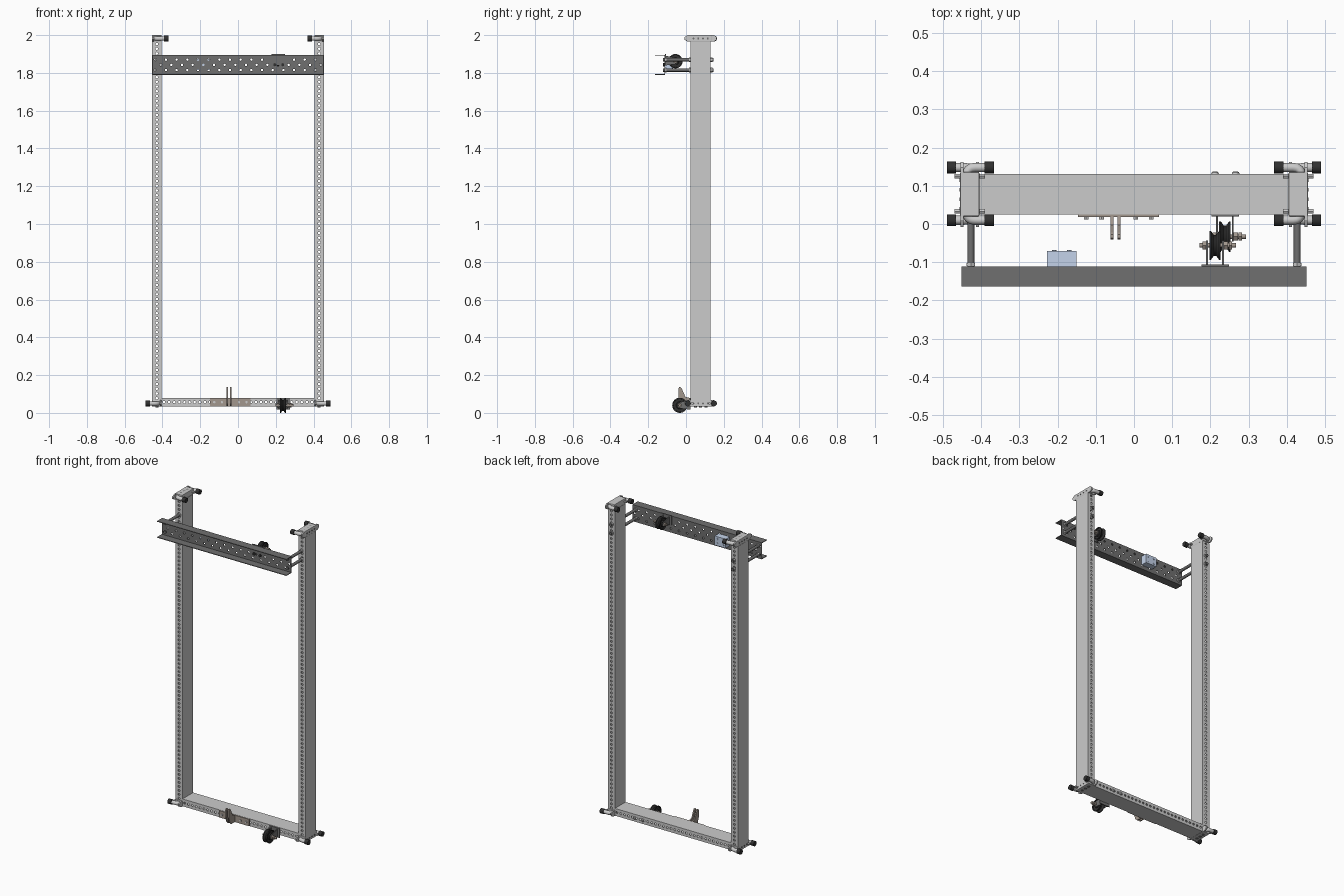
import bpy, bmesh, math
from mathutils import Vector

if "Cube" in bpy.data.objects:
    bpy.data.objects.remove(bpy.data.objects["Cube"])

def material(name, rgb):
    m = bpy.data.materials.new(name)
    m.diffuse_color = (*rgb, 1)
    m.use_nodes = True
    m.node_tree.nodes["Principled BSDF"].inputs["Base Color"].default_value = m.diffuse_color
    return m

DARK = material("dark_steel", (0.16, 0.16, 0.16))
BLACK = material("rubber", (0.03, 0.03, 0.03))
BRONZE = material("warm_steel", (0.36, 0.31, 0.27))
BLUE = material("pale_blue", (0.55, 0.65, 0.82))
X, Y, Z = Vector((1, 0, 0)), Vector((0, 1, 0)), Vector((0, 0, 1))

def finish(name, bm, mat=None, smooth=False):
    bmesh.ops.remove_doubles(bm, verts=bm.verts, dist=1e-5)
    bmesh.ops.recalc_face_normals(bm, faces=bm.faces)
    me = bpy.data.meshes.new(name)
    bm.to_mesh(me)
    bm.free()
    ob = bpy.data.objects.new(name, me)
    bpy.context.collection.objects.link(ob)
    if mat:
        me.materials.append(mat)
    if smooth:
        bpy.ops.object.select_all(action='DESELECT')
        ob.select_set(True)
        bpy.context.view_layer.objects.active = ob
        bpy.ops.object.shade_smooth_by_angle(angle=math.radians(35))
    return ob

def box(name, x, y, z, mat=None, bevel=0):
    bm = bmesh.new()
    bmesh.ops.create_cube(bm, size=1)
    for v in bm.verts:
        v.co = [(r[0] + r[1]) / 2 + c * abs(r[1] - r[0]) for c, r in zip(v.co, (x, y, z))]
    if bevel:
        bmesh.ops.bevel(bm, geom=bm.edges[:], offset=bevel, segments=2, affect='EDGES', profile=0.5)
    return finish(name, bm, mat)

def lathe(name, profile, centre, axis, mat=None, steps=20):
    """Turn (radius, distance along axis) points around an axis."""
    side = Z if axis is not Z else X
    c = Vector(centre)
    bm = bmesh.new()
    vs = [bm.verts.new(c + side * r + axis * t) for r, t in profile]
    es = [bm.edges.new(p) for p in zip(vs, vs[1:])]
    bmesh.ops.spin(bm, geom=vs + es, cent=c, axis=axis, angle=math.tau, steps=steps)
    return finish(name, bm, mat, True)

def rod(name, centre, axis, a, b, r, mat=None, steps=16):
    return lathe(name, [(0, a), (r, a), (r, b), (0, b)], centre, axis, mat, steps)

def prism(name, pts, x0, x1, mat=None):
    """Side profile in (y, z), extruded along x."""
    bm = bmesh.new()
    f = bm.faces.new([bm.verts.new((x0, y, z)) for y, z in pts])
    ext = bmesh.ops.extrude_face_region(bm, geom=[f])["geom"]
    bmesh.ops.translate(bm, vec=(x1 - x0, 0, 0), verts=[g for g in ext if isinstance(g, bmesh.types.BMVert)])
    return finish(name, bm, mat)

def perforated(name, origin, U, V, nu, nv, du, dv, r, has_hole, mat=None):
    """Sheet made from cells, each with an optional round hole."""
    o = Vector(origin)
    ring = [(1, 0), (1, 1), (0, 1), (-1, 1), (-1, 0), (-1, -1), (0, -1), (1, -1)]
    bm = bmesh.new()
    for i in range(nu):
        for j in range(nv):
            c = o + U * du * (i + .5) + V * dv * (j + .5)
            out = [bm.verts.new(c + U * a * du / 2 + V * b * dv / 2) for a, b in ring]
            if not has_hole(i, j):
                bm.faces.new(out)
                continue
            inn = [bm.verts.new(c + (U * math.cos(k * math.pi / 4) + V * math.sin(k * math.pi / 4)) * r)
                   for k in range(8)]
            for k in range(8):
                n = (k + 1) % 8
                bm.faces.new((out[k], out[n], inn[n], inn[k]))
    ob = finish(name, bm, mat)
    mod = ob.modifiers.new("thickness", 'SOLIDIFY')
    mod.thickness, mod.offset = 0.004, 0
    return ob

def bent_tube(name, pts, r):
    """U-shaped tube with rounded corners."""
    path = [Vector(pts[0])]
    for a, b, c in zip(pts, pts[1:], pts[2:]):
        a, b, c = Vector(a), Vector(b), Vector(c)
        p, q = b + (a - b).normalized() * .022, b + (c - b).normalized() * .022
        path += [p.lerp(b, t).lerp(b.lerp(q, t), t) for t in (0, .25, .5, .75, 1)]
    path.append(Vector(pts[-1]))
    cu = bpy.data.curves.new(name, 'CURVE')
    cu.dimensions, cu.bevel_depth, cu.bevel_resolution, cu.use_fill_caps = '3D', r, 3, True
    sp = cu.splines.new('POLY')
    sp.points.add(len(path) - 1)
    for pt, co in zip(sp.points, path):
        pt.co = (*co, 1)
    ob = bpy.data.objects.new(name, cu)
    bpy.context.collection.objects.link(ob)
    bpy.ops.object.select_all(action='DESELECT')
    ob.select_set(True)
    bpy.context.view_layer.objects.active = ob
    bpy.ops.object.convert(target='MESH')

every = lambda i, j: True

# Uprights: tubes with perforated front and back
for s, side in ((-1, "left"), (1, "right")):
    for y, face in ((.027, "front"), (.129, "back")):
        perforated(f"{side}_upright_{face}", (s * .43 - .025, y, .065), X, Z, 1, 76, .05, .025, .007, every)
    for x in (.405, .451):
        box(f"{side}_upright_wall", (s * x, s * (x + .004)), (.025, .131), (.065, 1.965))

    # End fittings: inward tube ends at the top, outward at the bottom
    for zc, d, end in ((1.982, -1, "top"), (.05, 1, "bottom")):
        base, tip = (.438, .367) if d < 0 else (.422, .49)
        name = f"{side}_{end}"
        box(f"{name}_end_cap", (s * .405, s * .455), (.02, .136), (zc - .017, zc + .018), None, .003)
        prism(f"{name}_end_plate", [(-.008, zc - .006), (.01, zc - .017), (.148, zc - .017), (.164 - .002, zc - .006),
              (.162, zc + .008), (.148, zc + .018), (.01, zc + .018), (-.008, zc + .008)],
              s * (base + .008 * -d), s * (base + .016 * -d))
        bent_tube(f"{name}_handle", [(s * (tip - d * .01), .01, zc), (s * base, .01, zc),
                                     (s * base, .148, zc), (s * (tip - d * .01), .148, zc)], .012)
        for y in (.01, .148):
            rod(f"{name}_rubber_end", (0, y, zc), X, s * (tip - d * .024), s * tip, .0155, BLACK, 20)
        for y in (.125, .033):
            rod(f"{name}_side_bolt", (s * .43, y, zc), X, 0, s * d * .04, .007, None, 6)
        for y in (.05, .078, .106):
            rod(f"{name}_cap_screw", (s * .43, y, zc), Z, 0, .018 if d < 0 else -.021, .008, DARK, 12)
        for y in (.04, .065, .09, .115):
            rod(f"{name}_plate_bolt", (s * .43, y, zc), X, 0, s * .0265, .005, DARK, 10)

    # Threaded rods holding the crossbeam
    for z in (1.87, 1.815):
        rod(f"{side}_support_rod", (s * .427, 0, z), Y, -.122, .146, .009, DARK)
        for y0, y1 in ((.131, .139), (.017, .025), (-.11, -.102)):
            rod(f"{side}_rod_nut", (s * .427, 0, z), Y, y0, y1, .0125, None, 6)

# Bottom beam
for y, face in ((.027, "front"), (.129, "back")):
    perforated(f"bottom_beam_{face}", (-.405, y, .034), X, Z, 30, 1, .027, .046, .007, every)
for z in (.034, .076):
    box("bottom_beam_wall", (-.405, .405), (.025, .131), (z, z + .004))

# Upper crossbeam: channel open to the front with staggered holes
perforated("crossbeam_web", (-.452, -.113, 1.80125), X, Z, 32, 3, .02825, .0275, .0065,
           lambda i, j: (i + j) % 2 == 0, DARK)
for z0, z1, zf in ((1.79, 1.80125, 1.79), (1.88375, 1.895, 1.891)):
    box("crossbeam_web_margin", (-.452, .452), (-.115, -.111), (z0, z1), DARK)
    box("crossbeam_flange", (-.452, .452), (-.163, -.111), (zf, zf + .004), DARK)

# Double-lug bracket on the bottom beam
box("lug_bracket_plate", (-.147, .065), (.018, .025), (.036, .079), BRONZE)
for x0, x1 in ((-.061, -.053), (-.043, -.035)):
    prism("bracket_lug", [(.02, .036), (.02, .079), (-.003, .085), (-.022, .128), (-.028, .136), (-.036, .136),
                          (-.041, .128), (-.041, .085), (-.03, .05), (-.015, .036)], x0, x1, BRONZE)
for x in (-.125, -.085, .005, .045):
    rod("lug_bracket_bolt", (x, 0, .057), Y, .012, .02, .007, None, 6)

# Pulleys: grooved wheel, fork, axle and nuts
def pulley(name, xc, yc, zc, r, y_mount, x0, x1):
    d = 1 if y_mount > yc else -1
    lathe(f"{name}_wheel", [(.008, -.015), (r * .45, -.015), (r * .5, -.01), (r * .85, -.01), (r * .87, -.015),
                            (r, -.015), (r, -.011), (r * .72, -.003), (r * .72, .003), (r, .011), (r, .015),
                            (r * .87, .015), (r * .85, .01), (r * .5, .01), (r * .45, .015), (.008, .015),
                            (.008, -.015)], (xc, yc, zc), X, BLACK, 32)
    box(f"{name}_mount", (x0, x1), (y_mount - d * .005, y_mount), (zc - .023, zc + .037), DARK)
    for x in (xc - .023, xc + .018):
        prism(f"{name}_fork", [(y_mount, zc - .023), (y_mount, zc + .03), (yc, zc + .016), (yc - d * .013, zc + .009),
                               (yc - d * .013, zc - .009), (yc, zc - .016)], x, x + .005, DARK)
    rod(f"{name}_axle", (xc, yc, zc), X, -.04, .055, .006, BRONZE)
    for a, b in ((-.033, -.023), (.023, .034), (.036, .044)):
        rod(f"{name}_axle_nut", (xc, yc, zc), X, a, b, .012, BRONZE, 6)

pulley("lower_pulley", .238, -.033, .04, .04, .025, .203, .275)
pulley("upper_pulley", .212, -.056, 1.862, .038, -.111, .177, .248)
for x in (.212, .266):
    lathe("pulley_bolt_head", [(.01, .131), (.009, .135), (.005, .138), (0, .138)], (x, 0, .057), Y, None, 12)
for x in (.195, .237):
    rod("crossbeam_bolt_head", (x, 0, 1.843), Y, -.122, -.113, .009, BLACK, 6)

# Pale blue stop block on the crossbeam
box("stop_block", (-.228, -.15), (-.111, -.071), (1.815, 1.873), BLUE)
for x in (-.209, -.169):
    for z in (1.829, 1.859):
        rod("stop_block_bolt", (x, 0, z), Y, -.072, -.068, .006, BLUE, 10)
